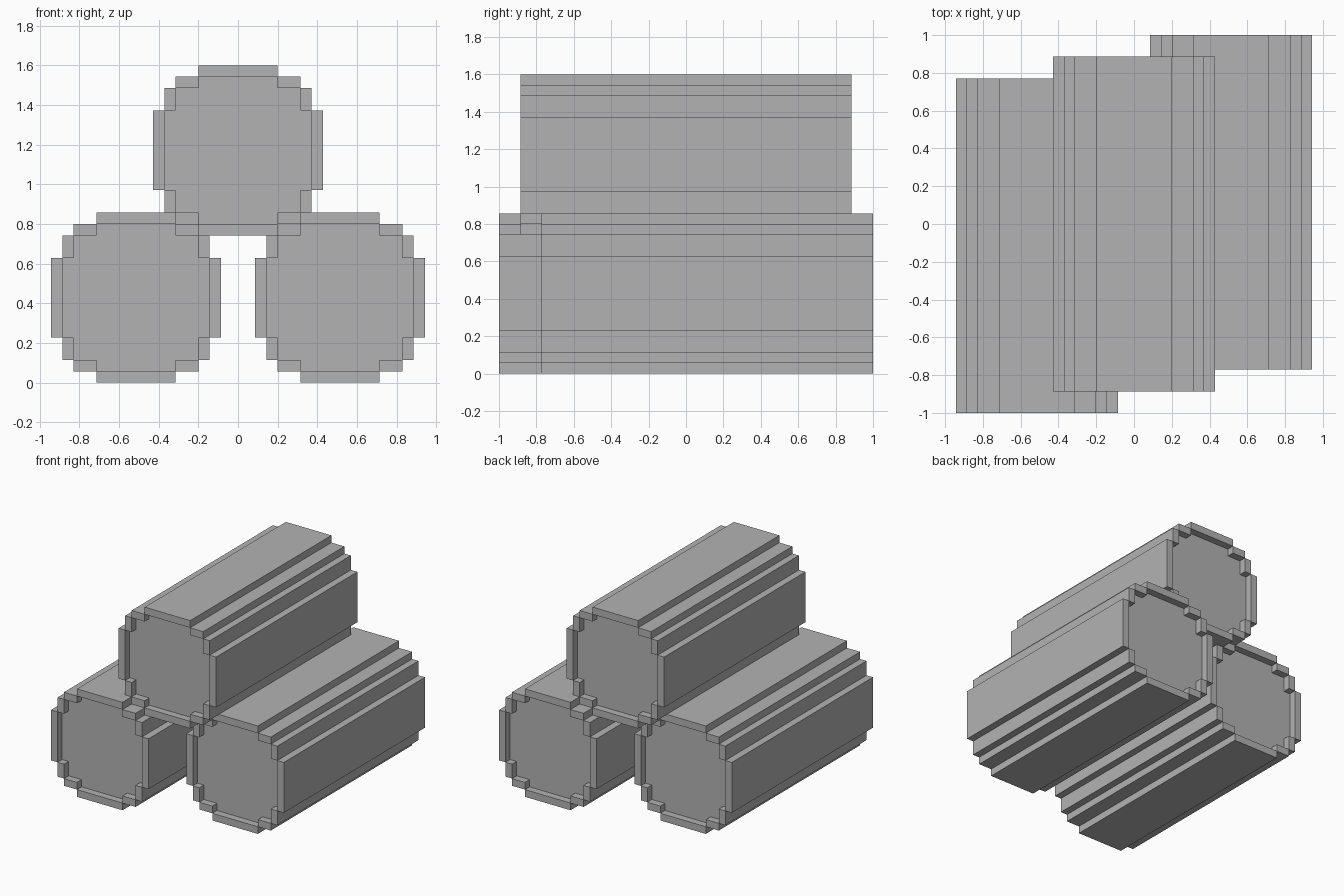
import bpy
import bmesh
from mathutils import Vector

cube = bpy.data.objects.get("Cube")
if cube:
    bpy.data.objects.remove(cube, do_unlink=True)

U = 2 / 35                      # one block unit
LENGTH = 31 * U                 # log length
STEPS = (3.5, 5.5, 6.5, 7.5)    # half-widths of the stepped round section

grey = bpy.data.materials.new("plain grey")
grey.use_nodes = True
color = (0.45, 0.45, 0.45, 1)
grey.diffuse_color = color
grey.node_tree.nodes["Principled BSDF"].inputs["Base Color"].default_value = color


def extrude_profile(bm, points, length):
    """Extrude an x-z outline along y, centred on y = 0."""
    verts = [bm.verts.new((x * U, -length / 2, z * U)) for x, z in points]
    face = bm.faces.new(verts)
    new = bmesh.ops.extrude_face_region(bm, geom=[face])["geom"]
    moved = [v for v in new if isinstance(v, bmesh.types.BMVert)]
    bmesh.ops.translate(bm, verts=moved, vec=(0, length, 0))


def rect(x0, x1, z0, z1):
    return [(x0, z0), (x1, z0), (x1, z1), (x0, z1)]


def make_log(name, location):
    bm = bmesh.new()
    a, b, c, d = STEPS

    # Core, recessed by one unit at both ends
    quarter = [(c, a), (b, a), (b, b), (a, b), (a, c)]
    core = []
    for sx, sz in ((1, 1), (-1, 1), (-1, -1), (1, -1)):
        corner = [(x * sx, z * sz) for x, z in quarter]
        core += corner if sx == sz else corner[::-1]
    extrude_profile(bm, core, LENGTH - 2 * U)

    # Bark bars around the core
    for s in (1, -1):
        lo, hi = sorted((s * c, s * d))
        extrude_profile(bm, rect(-a, a, lo, hi), LENGTH)
        extrude_profile(bm, rect(lo, hi, -a, a), LENGTH)
        for t in (1, -1):
            wide, thin = sorted((s * a, s * b)), sorted((t * b, t * c))
            extrude_profile(bm, rect(*wide, *thin), LENGTH)
            extrude_profile(bm, rect(*thin, *wide), LENGTH)

    bmesh.ops.recalc_face_normals(bm, faces=bm.faces)
    mesh = bpy.data.meshes.new(name)
    bm.to_mesh(mesh)
    bm.free()
    mesh.materials.append(grey)
    log = bpy.data.objects.new(name, mesh)
    log.location = Vector(location) * U
    bpy.context.collection.objects.link(log)


# Two logs on the ground and one resting on them
make_log("right_log", (-9, -2, 7.5))
make_log("left_log", (9, 2, 7.5))
make_log("top_log", (0, 0, 20.5))
